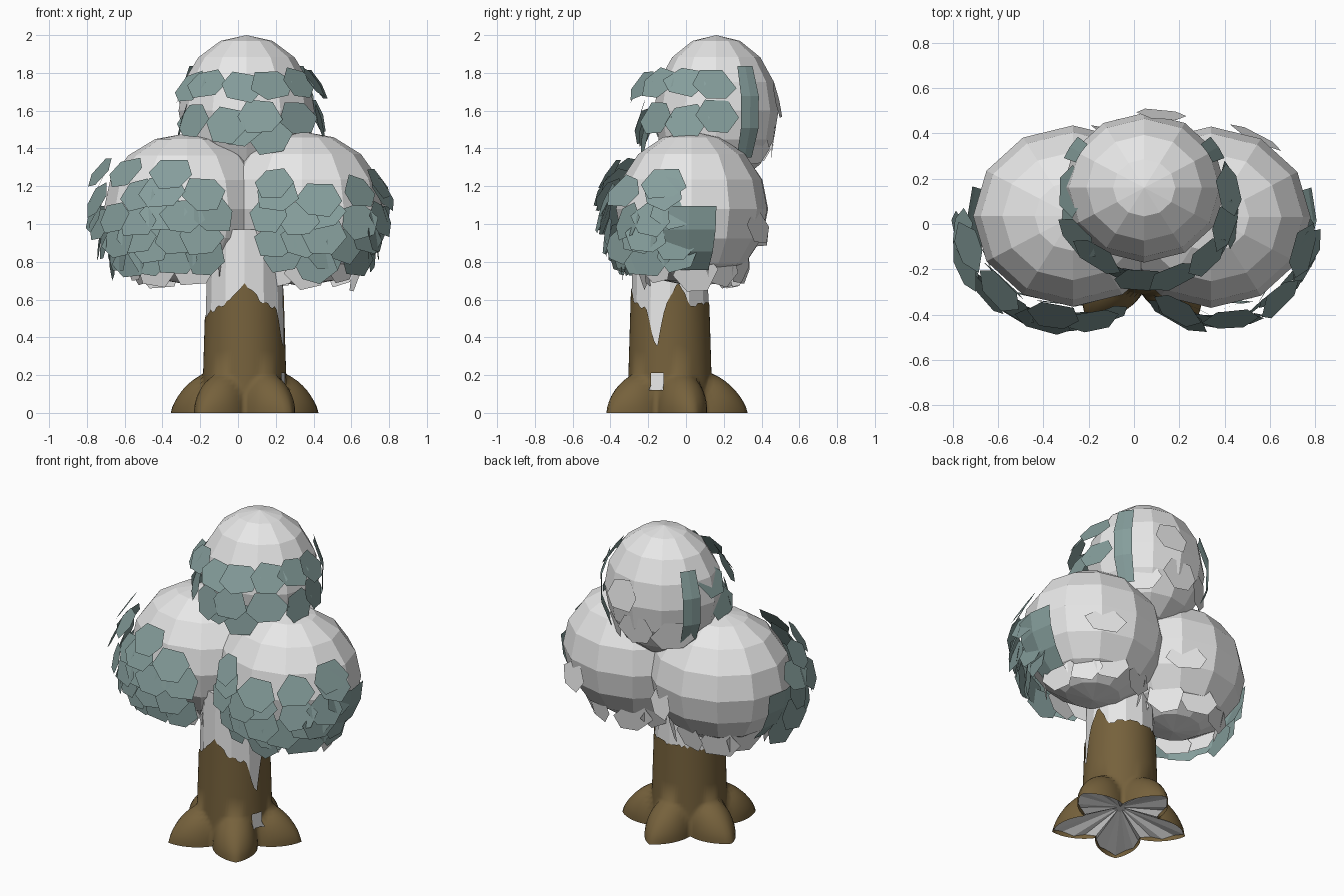
import bpy, bmesh, math, random
from mathutils import Vector, Matrix

if "Cube" in bpy.data.objects:
    bpy.data.objects.remove(bpy.data.objects["Cube"])

random.seed(4)
R = math.radians


def material(name, rgb):
    m = bpy.data.materials.new(name)
    m.diffuse_color = (*rgb, 1)
    m.use_nodes = True
    m.node_tree.nodes["Principled BSDF"].inputs["Base Color"].default_value = m.diffuse_color
    return m


GREY = material("pale_grey", (0.8, 0.8, 0.8))
TEAL = material("leaf_teal", (0.235, 0.34, 0.33))
BROWN = material("bark_brown", (0.18, 0.12, 0.045))


def finish(bm, name, mat, smooth=False):
    me = bpy.data.meshes.new(name)
    bm.to_mesh(me)
    bm.free()
    me.materials.append(mat)
    for p in me.polygons:
        p.use_smooth = smooth
    ob = bpy.data.objects.new(name, me)
    bpy.context.collection.objects.link(ob)
    return ob


def direction(az, el):
    a, e = R(az), R(el)
    return Vector((math.cos(e) * math.cos(a), math.cos(e) * math.sin(a), math.sin(e)))


def on_ball(ball, az, el, k):
    c, r = ball
    d = direction(az, el)
    return Vector([c[i] + r[i] * d[i] * k for i in range(3)])


# Low-poly foliage ball
def foliage(name, ball, segments):
    bm = bmesh.new()
    mat = Matrix.Translation(ball[0]) @ Matrix.Diagonal((*ball[1], 1))
    bmesh.ops.create_uvsphere(bm, u_segments=segments, v_segments=8, radius=1, matrix=mat)
    finish(bm, name, GREY)


# Irregular hexagonal leaf plates in rows: (elevation, first azimuth, last azimuth, count)
def leaves(name, ball, rows, mat, k=1.12, lean=20):
    bm = bmesh.new()
    for el0, a0, a1, n in rows:
        for i in range(n):
            az = a0 + (a1 - a0) * i / max(1, n - 1) + random.uniform(-6, 6)
            el = el0 + random.uniform(-4, 4)
            p = on_ball(ball, az, el, k + random.uniform(-0.03, 0.03))
            tilt = direction(az + random.uniform(-12, 12), el * 0.6 + lean)
            side = Vector((0, 0, 1)).cross(tilt).normalized()
            up = tilt.cross(side)
            turn = random.uniform(-0.25, 0.25)
            vs = []
            for j in range(6):
                a = j * math.pi / 3 + turn + random.uniform(-0.15, 0.15)
                s = random.uniform(0.9, 1.12)
                vs.append(bm.verts.new(p + side * math.cos(a) * 0.12 * s + up * math.sin(a) * 0.1 * s))
            bm.faces.new(vs)
    finish(bm, name, mat)


# Larger leaf sheet wrapped on the side of a ball
def sheet(name, ball, a0, a1, e0, e1, k=1.06):
    bm = bmesh.new()
    g = [[bm.verts.new(on_ball(ball, a0 + (a1 - a0) * i / 2, e0 + (e1 - e0) * j / 3, k))
          for j in range(4)] for i in range(3)]
    for i in range(2):
        for j in range(3):
            bm.faces.new((g[i][j], g[i + 1][j], g[i + 1][j + 1], g[i][j + 1]))
    finish(bm, name, TEAL)


LEFT = ((-0.27, 0.035, 1.08), (0.44, 0.40, 0.40))
RIGHT = ((0.34, 0.03, 1.08), (0.44, 0.40, 0.41))
TOP = ((0.045, 0.16, 1.60), (0.36, 0.33, 0.40))

foliage("left_foliage", LEFT, 12)
foliage("right_foliage", RIGHT, 12)
foliage("top_foliage", TOP, 12)

# Front leaves on the lower balls, on shells set slightly forward
LEFT_SHELL = ((-0.31, 0.0, 1.08), (0.47, 0.44, 0.44))
RIGHT_SHELL = ((0.36, 0.0, 1.08), (0.43, 0.44, 0.44))
TOP_SHELL = ((0.075, 0.09, 1.62), (0.37, 0.34, 0.42))
leaves("left_leaves", LEFT_SHELL, [(-37, -175, -75, 6), (-22, -178, -70, 7), (-6, -178, -68, 7),
                                   (9, -178, -70, 5), (22, -170, -100, 3)], TEAL, 1.0)
leaves("right_leaves", RIGHT_SHELL, [(-37, -105, -10, 6), (-22, -112, -8, 7), (-6, -116, -8, 6),
                                     (8, -115, -20, 4), (22, -112, -100, 1), (20, -15, -15, 1)], TEAL, 1.0)
sheet("left_leaf_sheet", LEFT, 162, 200, -48, 2)
sheet("right_leaf_sheet", RIGHT, -22, 18, -48, 2)

# Leaves and side sheets on the top ball
leaves("top_leaves", TOP_SHELL, [(17, -185, 12, 8), (-10, -175, 15, 7), (-20, -100, -75, 2)], TEAL, 1.0, 22)
sheet("top_left_sheet", TOP, 140, 158, -35, 33, 1.08)
sheet("top_right_sheet", TOP, 22, 40, -35, 33, 1.08)

# Pale leaves underneath and behind
for name, ball in (("left_pale_leaves", LEFT), ("right_pale_leaves", RIGHT)):
    leaves(name, ball, [(-50, 0, 315, 9), (-15, 60, 120, 1)], GREY, 1.02)
leaves("top_pale_leaves", TOP, [(-28, 50, 130, 3), (5, 80, 80, 1)], GREY, 1.0, 8)

# Pale inner trunk
CX, CY = 0.035, -0.085
bm = bmesh.new()
bmesh.ops.create_cone(bm, cap_ends=True, segments=12, radius1=0.215, radius2=0.195, depth=0.87,
                      matrix=Matrix.Translation((CX, CY, 0.535)))
finish(bm, "inner_trunk", GREY)

# Bark shell: five pointed root lobes at the base, jagged upper edge
EDGE = [(-180, .5), (-120, .57), (-90, .69), (-62, .58), (-35, .55), (-26, .40), (-18, .36), (-8, .56),
        (12, .69), (32, .57), (90, .58), (140, .56), (180, .5)]


def edge_height(deg):
    for (a, za), (b, zb) in zip(EDGE, EDGE[1:]):
        if a <= deg <= b:
            return za + (zb - za) * (deg - a) / (b - a)


def bark_point(deg, z):
    off = abs((deg - 90 + 36) % 72 - 36) / 36
    lobe = 1 - off ** (1.15 + 4 * z)
    h = 0.205 * max(lobe, 0) ** 0.4 + 1e-4
    r = 0.226 - 0.03 * z + 0.185 * lobe * max(0, 1 - (z / h) ** 1.5) ** 0.7
    return Vector((CX + r * math.cos(R(deg)), CY + r * math.sin(R(deg)), z))


N = 80
LOW = [0, 0.03, 0.06, 0.09, 0.12, 0.145, 0.17, 0.19, 0.21]
bm = bmesh.new()
cols = []
for i in range(N):
    deg = -180 + 360 * i / N
    top = edge_height(deg) + random.uniform(-0.012, 0.012)
    zs = LOW + [0.21 + (top - 0.21) * t for t in (0.33, 0.66, 1)]
    cols.append([bm.verts.new(bark_point(deg, z)) for z in zs])
for i in range(N):
    a, b = cols[i], cols[(i + 1) % N]
    for j in range(len(a) - 1):
        # small pale chip between two roots on the right
        if -25 < -180 + 360 * (i + 0.5) / N < -11 and 4 <= j <= 7:
            continue
        bm.faces.new((a[j], b[j], b[j + 1], a[j + 1]))
finish(bm, "bark_and_roots", BROWN, True)

# Pale hollow underside of the roots
bm = bmesh.new()
hub = bm.verts.new((CX, CY, 0.11))
rim = []
for i in range(40):
    p = bark_point(-180 + 9 * i, 0.01)
    rim.append(bm.verts.new((CX + (p.x - CX) * 0.98, CY + (p.y - CY) * 0.98, 0.012 + 0.015 * (i % 2))))
for i in range(40):
    bm.faces.new((hub, rim[(i + 1) % 40], rim[i]))
finish(bm, "root_underside", GREY)
